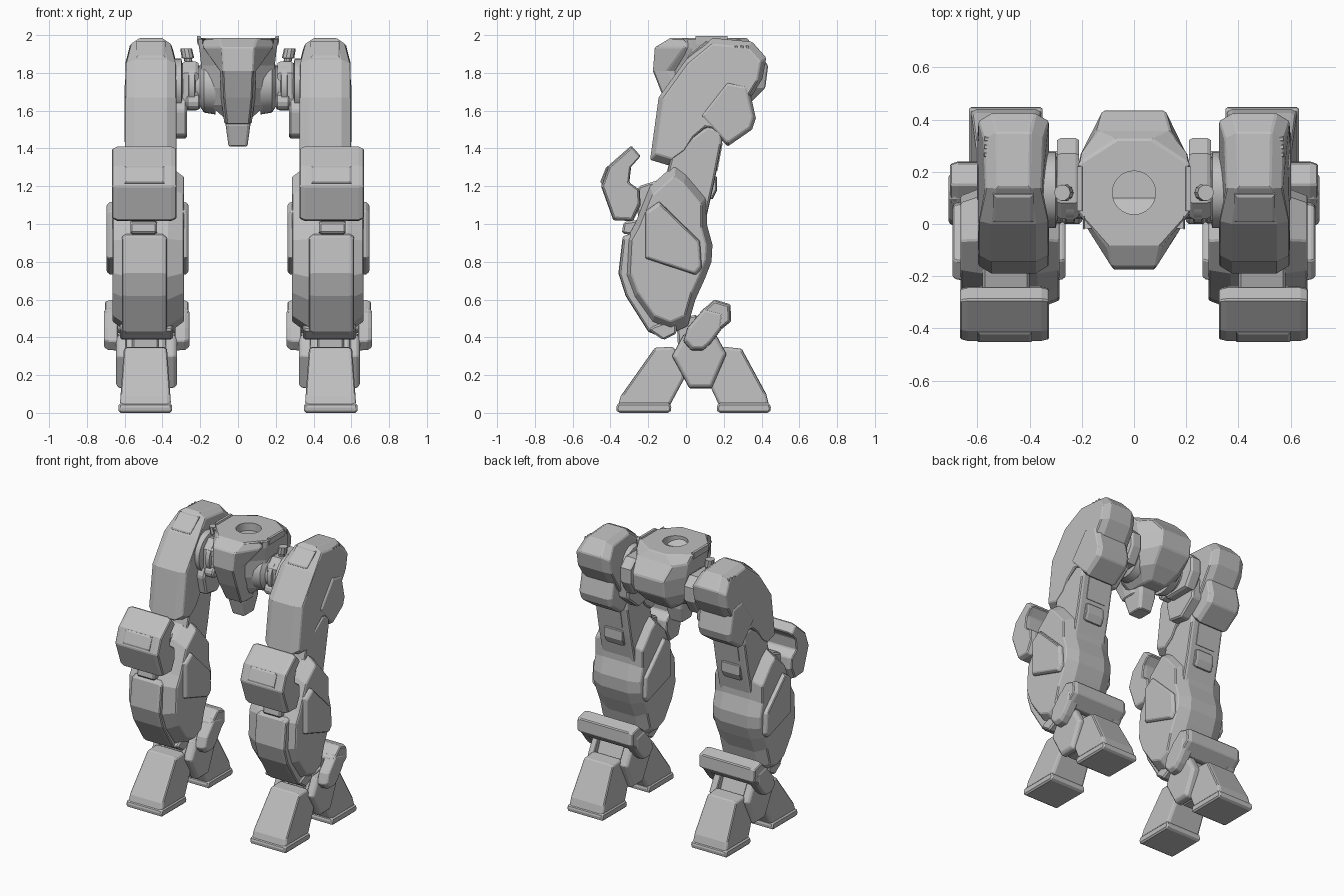
import bpy, bmesh, math
from mathutils import Vector

if "Cube" in bpy.data.objects:
    bpy.data.objects.remove(bpy.data.objects["Cube"], do_unlink=True)

grey = bpy.data.materials.new("armour grey")
grey.use_nodes = True
GREY = (0.52, 0.52, 0.52, 1)
grey.diffuse_color = GREY
grey.node_tree.nodes["Principled BSDF"].inputs["Base Color"].default_value = GREY


def loft(name, rings, mirror=True, bevel=0.0, reshape=None):
    """Skin matching rings of points, cap both ends, mirror to the other side."""
    bm = bmesh.new()
    rows = []
    for ring in rings:
        rows.append([bm.verts.new(reshape(Vector(p)) if reshape else p) for p in ring])
    n = len(rows[0])
    for a, b in zip(rows, rows[1:]):
        for i in range(n):
            j = (i + 1) % n
            bm.faces.new((a[i], a[j], b[j], b[i]))
    bm.faces.new(rows[0])
    bm.faces.new(rows[-1])
    bmesh.ops.recalc_face_normals(bm, faces=bm.faces)
    mesh = bpy.data.meshes.new(name)
    bm.to_mesh(mesh)
    bm.free()
    mesh.materials.append(grey)
    obj = bpy.data.objects.new(name, mesh)
    bpy.context.collection.objects.link(obj)
    if bevel:
        mod = obj.modifiers.new("chamfer", "BEVEL")
        mod.width, mod.segments = bevel, 1
        mod.limit_method, mod.angle_limit = "ANGLE", math.radians(35)
    if mirror:
        mod = obj.modifiers.new("mirror", "MIRROR")
        mod.use_mirror_merge = False
    return obj


def slab(name, profile, sections, **kw):
    """Side profile (y, z) placed at each x of sections with a scale."""
    cy = (min(p[0] for p in profile) + max(p[0] for p in profile)) / 2
    cz = (min(p[1] for p in profile) + max(p[1] for p in profile)) / 2
    return loft(name, [[(x, cy + (y - cy) * s, cz + (z - cz) * s) for y, z in profile]
                       for x, s in sections], **kw)


def armour(name, profile, x0, x1, edge=0.04, shrink=0.88, **kw):
    """Slab with wide chamfered sides."""
    return slab(name, profile, [(x0, shrink), (x0 + edge, 1), (x1 - edge, 1), (x1, shrink)], **kw)


def block(name, profile, x0, x1, bevel=0.01, **kw):
    return slab(name, profile, [(x0, 1), (x1, 1)], bevel=bevel, **kw)


def plate(name, profile, x0, x1, tip):
    """Side plate growing from x0 to x1 with a chamfered rim."""
    return slab(name, profile, [(x0, 1.04), (x0 + (x1 - x0) * .7, 1.02), (x1, tip)], bevel=.005)


def turned(name, cy, cz, sections, sides=24):
    """Round part about a sideways axis; sections are (x, radius)."""
    obj = loft(name, [[(x, cy + r * math.cos(math.tau * i / sides),
                        cz + r * math.sin(math.tau * i / sides)) for i in range(sides)]
                      for x, r in sections])
    round_parts.append(obj)


def panel(name, a, b, x0, x1, t=0.009, inset=0.025):
    """Thin plate on the slope from a to b (y, z), facing forward."""
    a, b = Vector(a), Vector(b)
    d = (b - a).normalized()
    out = Vector((-d.y, d.x)) * t
    def ring(m, off):
        lo, hi = a + d * m + off, b - d * m + off
        return [(x0 + m, *lo), (x1 - m, *lo), (x1 - m, *hi), (x0 + m, *hi)]
    return loft(name, [ring(0, out * -0.5), ring(0, out * 0.3), ring(inset * 0.4, out)])


round_parts = []


# Pelvis: eight-sided rings from the keel up to the deck
def deck(z, hx, yf, yb, cf, cb, sf, sb):
    half = [(cf, yf), (hx, sf), (hx, sb), (cb, yb)]
    return [(x, y, z) for x, y in half] + [(-x, y, z) for x, y in reversed(half)]

pelvis = loft("pelvis", [
    deck(1.56, .07, .0, .24, .05, .06, .05, .17),
    deck(1.63, .15, -.04, .33, .06, .1, .04, .25),
    deck(1.72, .19, -.07, .42, .07, .12, .04, .28),
    deck(1.84, .195, -.08, .435, .08, .12, .04, .28),
    deck(1.93, .205, -.12, .36, .09, .14, .04, .27),
    deck(1.985, .215, -.09, .325, .1, .065, .04, .23)], mirror=False, bevel=.008)
cutter = loft("deck_hole_cutter", [[(.083 * math.cos(math.tau * i / 32), .12 + .083 * math.sin(math.tau * i / 32), z)
              for i in range(32)] for z in (1.93, 2.1)], mirror=False)
cutter.hide_render = True
cutter.hide_viewport = True
cutter.display_type = "WIRE"
cut = pelvis.modifiers.new("deck hole", "BOOLEAN")
cut.object, cut.operation, cut.solver = cutter, "DIFFERENCE", "EXACT"

# Front wedge, raised deck edges and tail
loft("pelvis_wedge", [deck(1.53, .072, -.05, .1, .06, .06, .0, .06),
                      deck(1.67, .09, -.12, .1, .075, .07, -.03, .06),
                      deck(1.81, .095, -.175, .1, .08, .08, -.1, .06),
                      deck(1.935, .185, -.165, .1, .085, .09, -.01, .03),
                      deck(1.98, .19, -.09, .0, .1, .1, .02, -.01)], mirror=False, bevel=.006)
loft("deck_edge", [[(.185, y0, 1.95), (.215, y0, 1.95), (.218, y0, 1.995), (.2, y0, 1.995)]
                   for y0 in (.05, .22)])
loft("pelvis_tail", [deck(z, hw, yf, yb, hw * .85, hw * .85, yf + .02, yb - .02) for z, hw, yf, yb in
                     ((1.41, .05, .0, .12), (1.52, .065, -.03, .15), (1.62, .065, -.03, .15))],
     mirror=False, bevel=.006)

# Hip joints
turned("hip_joint", .13, 1.73, [(.12, .15), (.18, .14), (.2, .11), (.225, .11), (.23, .13),
                                (.26, .13), (.265, .1), (.29, .1), (.3, .145), (.36, .145)])
armour("hip_bracket", [(.02, 1.64), (.02, 1.8), (.08, 1.86), (.27, 1.86), (.33, 1.8),
                       (.33, 1.7), (.27, 1.6), (.08, 1.6)], .21, .295, edge=.015, shrink=.94)
block("hip_inner_plate", [(.05, 1.72), (.0, 1.6), (.03, 1.47), (.15, 1.45), (.27, 1.55), (.28, 1.7)], .27, .35)
turned("hip_lower_nub", .04, 1.645, [(.2, .03), (.21, .04), (.265, .04), (.275, .03)], sides=12)
loft("hip_piston", [[(.27 + t + r * math.cos(math.tau * i / 10), .12 + r * math.sin(math.tau * i / 10), z)
                     for i in range(10)]
                    for z, r, t in ((1.84, .02, -.01), (1.875, .022, -.005), (1.88, .033, -.005), (1.93, .031, .005))])


# Thigh armour, rear box and inner frame
def crown(v):
    v.x = .462 + (v.x - .462) * (1 - .28 * min(1, max(0, v.z - 1.87) / .11))
    return v

armour("thigh_armour", [(-.19, 1.34), (-.145, 1.67), (0, 1.87), (.14, 1.985), (.35, 1.965), (.425, 1.88),
                        (.405, 1.77), (.3, 1.6), (.18, 1.49), (.1, 1.5), (.03, 1.44), (-.02, 1.36), (-.09, 1.31)],
       .325, .597, edge=.05, shrink=.9, bevel=.006, reshape=crown)
armour("thigh_rear_box", [(.07, 1.57), (.22, 1.76), (.33, 1.74), (.37, 1.56), (.35, 1.5), (.22, 1.41)],
       .34, .602, edge=.03, bevel=.006)
armour("thigh_frame", [(.12, 1.52), (.19, 1.5), (.19, 1.43), (.15, 1.22), (.1, 1.0), (-.05, 1.0),
                       (-.12, 1.2), (-.08, 1.36), (.02, 1.45)], .335, .595, edge=.02, shrink=.95, bevel=.006)
panel("thigh_rear_panel", (.19, 1.43), (.162, 1.28), .39, .54, t=-.009)
armour("knee_rear_flap", [(.1, 1.14), (.1, 1.27), (.165, 1.25), (.165, 1.18), (.14, 1.13)], .39, .54,
       edge=.02, bevel=.004)
panel("thigh_front_inlay", (.01, 1.878), (.115, 1.965), .385, .54)
for k in range(3):
    y = .265 + k * .03
    block("thigh_vent_slat", [(y, 1.89), (y - .008, 1.945), (y + .008, 1.945), (y + .016, 1.89)], .53, .575, bevel=.003)

# Knee shield and its mount
armour("knee_shield", [(-.45, 1.2), (-.41, 1.31), (-.29, 1.415), (-.24, 1.36), (-.29, 1.305), (-.3, 1.22),
                       (-.245, 1.18), (-.24, 1.1), (-.28, 1.015), (-.385, 1.02)], .325, .667, edge=.03,
       shrink=.93, bevel=.006)
panel("knee_shield_inlay", (-.448, 1.215), (-.412, 1.305), .39, .6)
block("knee_mount", [(-.27, 1.12), (-.25, 1.2), (-.06, 1.26), (-.05, 1.05), (-.25, 1.03)], .4, .58)
block("knee_lower_link", [(-.34, .95), (-.33, 1.01), (-.2, 1.03), (-.2, .93)], .43, .57)

# Shin body, front panel and side plates
armour("shin_body", [(-.06, 1.315), (-.19, 1.2), (-.27, 1.0), (-.315, .92), (-.325, .72), (-.28, .6),
                     (-.18, .46), (-.08, .42), (.01, .46), (.05, .6), (.1, .71), (.135, .8), (.14, .89),
                     (.11, 1.0), (.11, 1.14), (0, 1.27)], .285, .665, edge=.085, shrink=.86, bevel=.006)
armour("shin_front_panel", [(-.29, .95), (-.335, .935), (-.358, .74), (-.32, .62), (-.2, .43), (-.12, .395),
                            (-.09, .45), (-.22, .65)], .375, .615, edge=.025, shrink=.95, bevel=.006)
side_plate = [(-.21, 1.065), (-.14, 1.115), (.07, .91), (.08, .77), (.05, .735), (-.21, .82)]
plate("shin_outer_plate", side_plate, .64, .695, .95)
plate("shin_inner_plate", side_plate, .31, .262, .95)
block("shin_hem", [(-.17, .46), (-.2, .44), (-.12, .385), (-.05, .42), (-.05, .5)], .345, .625)

# Ankle block, guards and rear bar
guard = [(-.07, .3), (-.01, .41), (.15, .42), (.21, .31), (.135, .135), (.02, .135)]
armour("ankle_core", [(y * .8 + .01, z) for y, z in guard], .38, .6, edge=.02)
plate("ankle_outer_guard", guard, .59, .645, .9)
plate("ankle_inner_guard", guard, .385, .322, .9)
block("ankle_strut", [(-.04, .3), (-.05, .5), (.06, .52), (.08, .3)], .42, .56)
armour("ankle_rear_bar", [(.07, .53), (.15, .6), (.235, .575), (.24, .485), (.16, .42), (.1, .44)],
       .262, .705, edge=.03, bevel=.006)
arm = [(-.01, .38), (.01, .45), (.1, .555), (.2, .53), (.19, .45), (.13, .37), (.09, .335), (.03, .335)]
plate("ankle_outer_arm", arm, .635, .71, .87)
plate("ankle_inner_arm", arm, .335, .258, .87)


# Feet: toe and heel blocks narrowing upwards, each with a sole rim
def taper(v):
    v.x = .49 + (v.x - .49) * (1 - .16 * min(1, max(0, v.z - .05) / .3))
    return v

armour("toe", [(-.36, .04), (-.345, .09), (-.165, .345), (-.07, .35), (0, .27), (-.01, .18), (-.085, .04)],
       .355, .625, edge=.02, shrink=.94, reshape=taper, bevel=.006)
armour("heel", [(.44, .04), (.425, .1), (.295, .34), (.2, .35), (.1, .27), (.11, .18), (.175, .04)],
       .355, .625, edge=.02, shrink=.94, reshape=taper, bevel=.006)
for name, y0, y1 in (("toe_sole", -.372, -.075), ("heel_sole", .16, .452)):
    block(name, [(y0 + .012, 0), (y0, .02), (y0 + .01, .052), (y1 - .01, .052), (y1, .02), (y1 - .012, 0)],
          .35, .632, bevel=.01)

# Smooth only the round parts
bpy.ops.object.select_all(action="DESELECT")
for obj in round_parts:
    obj.select_set(True)
bpy.context.view_layer.objects.active = round_parts[0]
bpy.ops.object.shade_smooth_by_angle(angle=math.radians(25))
